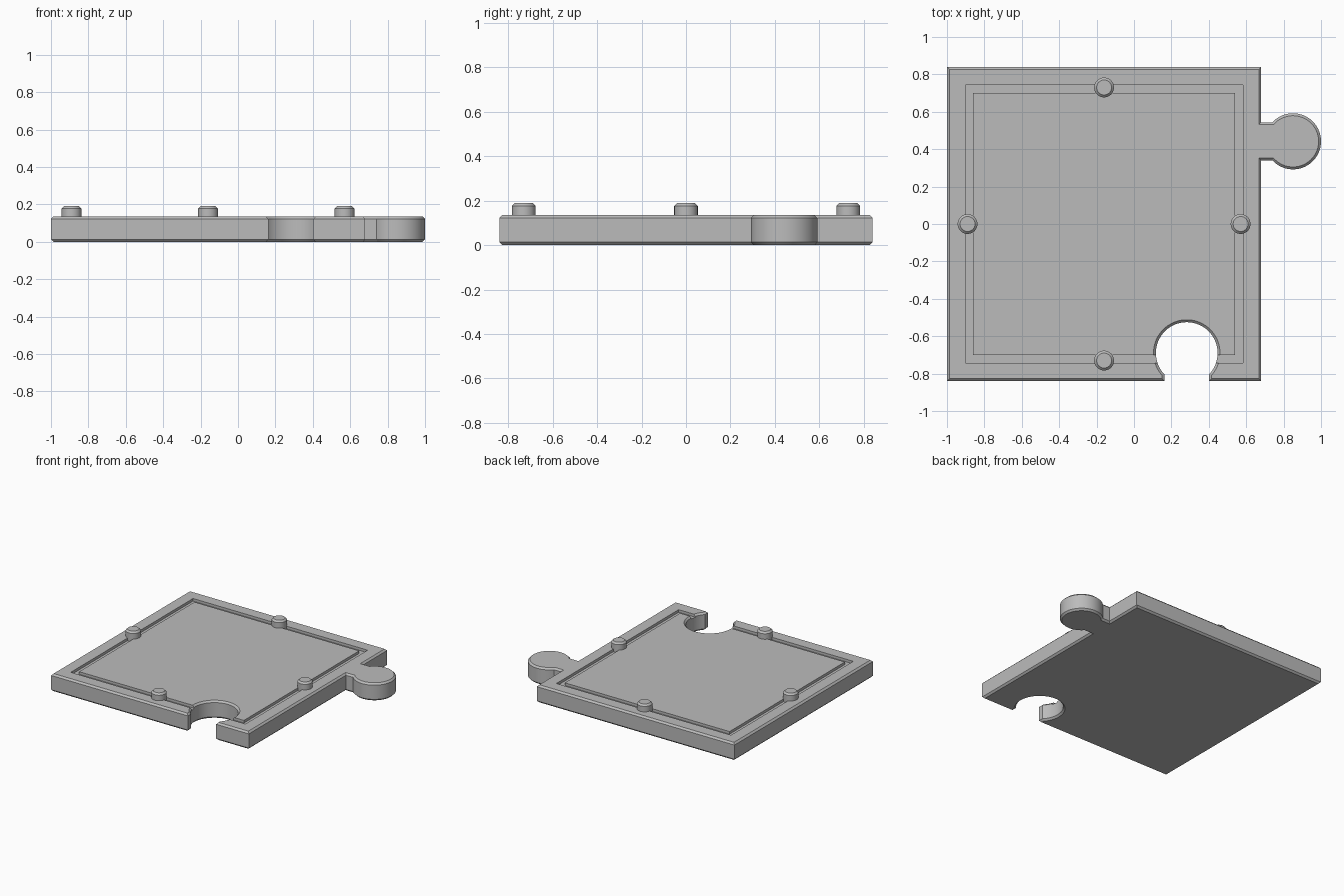
import bpy
import bmesh
from math import asin, cos, sin, pi

if "Cube" in bpy.data.objects:
    bpy.data.objects.remove(bpy.data.objects["Cube"])

HALF, CX, THICK, CHAMFER = 0.84, -0.16, 0.135, 0.013
LEFT, RIGHT = CX - HALF, CX + HALF

grey = bpy.data.materials.new("plain grey")
grey.use_nodes = True
colour = (0.5, 0.5, 0.5, 1)
grey.diffuse_color = colour
grey.node_tree.nodes["Principled BSDF"].inputs["Base Color"].default_value = colour


def finish(bm, name):
    bmesh.ops.recalc_face_normals(bm, faces=bm.faces)
    mesh = bpy.data.meshes.new(name)
    bm.to_mesh(mesh)
    bm.free()
    obj = bpy.data.objects.new(name, mesh)
    bpy.context.collection.objects.link(obj)
    mesh.materials.append(grey)
    return obj


def activate(obj):
    bpy.ops.object.select_all(action='DESELECT')
    obj.select_set(True)
    bpy.context.view_layer.objects.active = obj


def arc(x, y, r, start, end, steps=56):
    angles = [start + (end - start) * i / steps for i in range(steps + 1)]
    return [(x + r * cos(a), y + r * sin(a)) for a in angles]


def chamfer(bm, edges):
    bmesh.ops.bevel(bm, geom=edges, offset=CHAMFER, segments=1,
                    affect='EDGES', clamp_overlap=False)


# Puzzle outline: square with a round socket in front and a round tab at the side
socket_x, socket_y, socket_r, mouth = 0.282, -0.69, 0.165, 0.12
tab_x, tab_y, tab_r, neck = 0.85, 0.442, 0.15, 0.102
b = asin(mouth / socket_r)
a = pi - asin(neck / tab_r)
outline = [(LEFT, -HALF), (socket_x - mouth, -HALF)]
outline += arc(socket_x, socket_y, socket_r, -pi / 2 - b, -pi / 2 + b - 2 * pi)
outline += [(socket_x + mouth, -HALF), (RIGHT, -HALF), (RIGHT, tab_y - neck)]
outline += arc(tab_x, tab_y, tab_r, -a, a)
outline += [(RIGHT, tab_y + neck), (RIGHT, HALF), (LEFT, HALF)]

# Plate with chamfered top and bottom rims
bm = bmesh.new()
base = bm.faces.new([bm.verts.new((x, y, 0)) for x, y in outline])
top = bmesh.ops.extrude_face_region(bm, geom=[base])["geom"]
for v in top:
    if isinstance(v, bmesh.types.BMVert):
        v.co.z = THICK
bmesh.ops.recalc_face_normals(bm, faces=bm.faces)
chamfer(bm, [e for e in bm.edges if abs(e.verts[0].co.z - e.verts[1].co.z) < 1e-5])
plate = finish(bm, "plate")

# Square groove cut into the top
bm = bmesh.new()
rings = []
for h in (0.742, 0.70):
    rings.append([bm.verts.new((CX + sx * h, sy * h, THICK - 0.02))
                  for sx, sy in ((-1, -1), (1, -1), (1, 1), (-1, 1))])
outer, inner = rings
floor = [bm.faces.new((outer[i], outer[(i + 1) % 4], inner[(i + 1) % 4], inner[i]))
         for i in range(4)]
for v in bmesh.ops.extrude_face_region(bm, geom=floor)["geom"]:
    if isinstance(v, bmesh.types.BMVert):
        v.co.z = THICK + 0.05
cutter = finish(bm, "groove_cutter")
cutter.hide_render = True

activate(plate)
cut = plate.modifiers.new("groove", 'BOOLEAN')
cut.operation = 'DIFFERENCE'
cut.solver = 'EXACT'
cut.object = cutter
bpy.ops.object.modifier_apply(modifier=cut.name)
bpy.data.objects.remove(cutter)
bpy.ops.object.shade_smooth_by_angle(angle=pi / 6)

# Four chamfered pegs, one in the middle of each groove side
PEG_BASE, PEG_TOP, PEG_R, REACH = 0.10, 0.19, 0.053, 0.73
for side, dx, dy in (("left", 1, 0), ("right", -1, 0), ("front", 0, -1), ("back", 0, 1)):
    bm = bmesh.new()
    bmesh.ops.create_cone(bm, cap_ends=True, segments=48, radius1=PEG_R,
                          radius2=PEG_R, depth=PEG_TOP - PEG_BASE)
    chamfer(bm, [e for e in bm.edges if all(v.co.z > 0 for v in e.verts)])
    peg = finish(bm, side + "_peg")
    peg.location = (CX + dx * REACH, dy * REACH, (PEG_BASE + PEG_TOP) / 2)
    activate(peg)
    bpy.ops.object.shade_smooth_by_angle(angle=pi / 6)
